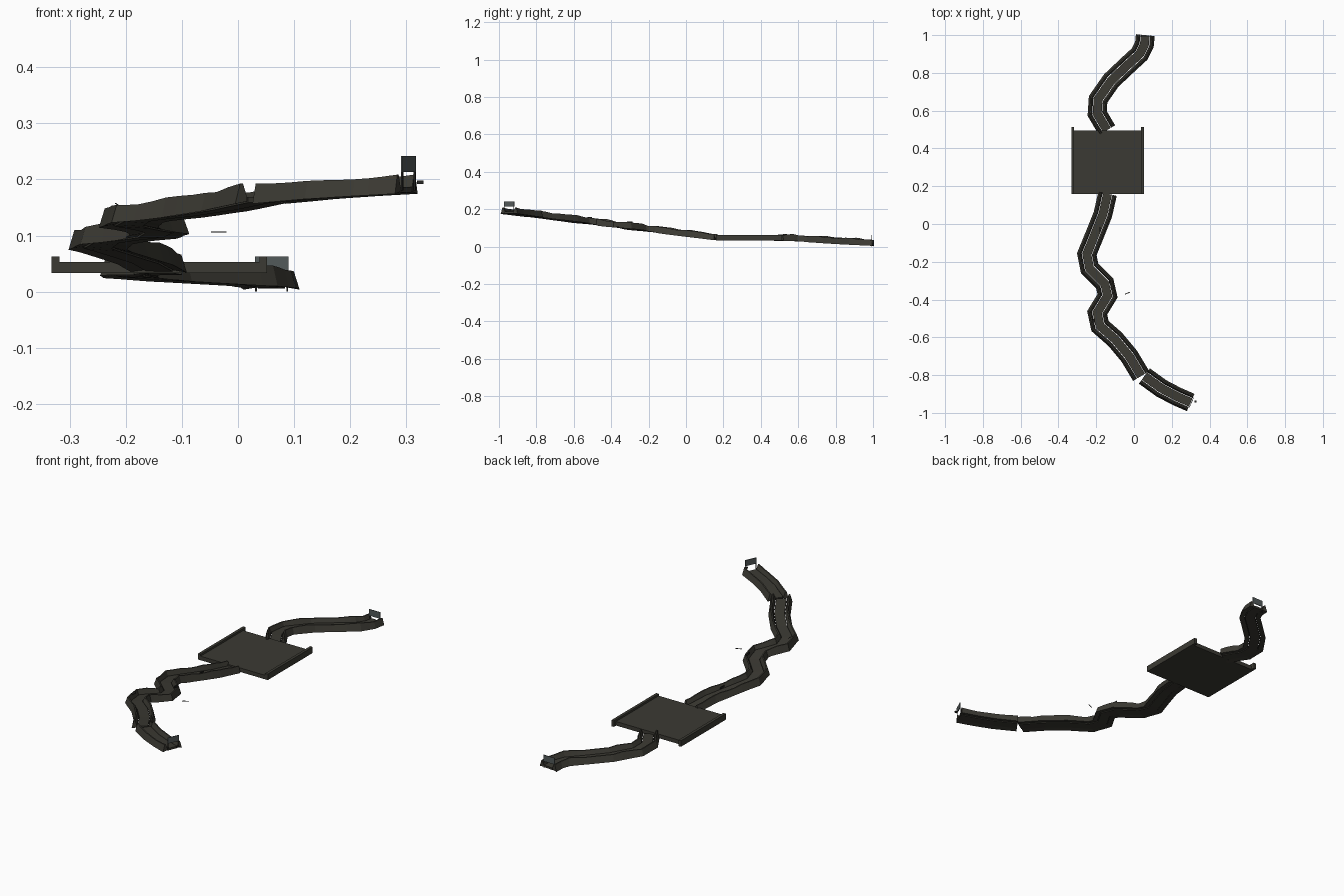
import bpy, math
from mathutils import Vector, Matrix

if "Cube" in bpy.data.objects:
    bpy.data.objects.remove(bpy.data.objects["Cube"])


def material(name, rgb):
    m = bpy.data.materials.new(name)
    m.diffuse_color = (*rgb, 1)
    m.use_nodes = True
    m.node_tree.nodes["Principled BSDF"].inputs["Base Color"].default_value = m.diffuse_color
    return m


STONE = material("dark olive stone", (0.044, 0.042, 0.033))
PANEL = material("slate grey panel", (0.085, 0.1, 0.1))
DARK = material("near black metal", (0.02, 0.02, 0.018))


def make(name, verts, faces, mat):
    me = bpy.data.meshes.new(name)
    me.from_pydata(verts, [], faces)
    me.materials.append(mat)
    ob = bpy.data.objects.new(name, me)
    bpy.context.collection.objects.link(ob)
    return ob


def box(name, centre, size, mat, yaw=0.0, pitch=0.0):
    m = Matrix.Translation(centre) @ Matrix.Rotation(yaw, 4, 'Z') @ Matrix.Rotation(pitch, 4, 'Y')
    v = [m @ Vector((a * size[0] / 2, b * size[1] / 2, c * size[2] / 2))
         for a in (-1, 1) for b in (-1, 1) for c in (-1, 1)]
    f = [(0, 1, 3, 2), (4, 6, 7, 5), (0, 4, 5, 1), (2, 3, 7, 6), (0, 2, 6, 4), (1, 5, 7, 3)]
    return make(name, v, f, mat)


def bed_z(y):
    # underside height: steep upper run, level middle, gentle lower run
    if y < 0.16:
        return 0.034 + 0.127 * (0.16 - y)
    return 0.03 if y < 0.56 else 0.03 - (y - 0.56) * 0.06


def subdivide(points, n=3):
    out = []
    for (x0, y0), (x1, y1) in zip(points, points[1:]):
        out += [(x0 + (x1 - x0) * i / n, y0 + (y1 - y0) * i / n) for i in range(n)]
    return out + [points[-1]]


def sweep(name, points, section):
    # carry a closed section (offset, height) along the path with mitred corners
    p = [Vector(q) for q in points]
    verts, faces, k = [], [], len(section)
    for i, c in enumerate(p):
        a = (c - p[i - 1]).normalized() if i else (p[1] - c).normalized()
        b = (p[i + 1] - c).normalized() if i < len(p) - 1 else a
        t = (a + b).normalized()
        miter = 1 / max(0.75, t.dot(a))
        side = Vector((t.y, -t.x)) * miter
        bump = 0.0025 * math.sin(c.y * 37) + 0.0015 * math.sin(c.y * 71 + 1)
        for o, h in section:
            q = c + side * o
            verts.append((q.x, q.y, bed_z(c.y) + h + (bump if h > 0.02 else 0)))
    for i in range(len(p) - 1):
        for j in range(k):
            s, e = i * k + j, i * k + (j + 1) % k
            faces.append((s, s + k, e + k, e))
    faces += [tuple(range(k)), tuple(reversed(range(len(verts) - k, len(verts))))]
    return make(name, verts, faces, STONE)


# half-pipe cross-section: flat floor strip and two sloped banks with thin gaps
FLOOR = [(-0.0235, 0.002), (0.0235, 0.002), (0.0235, 0.012), (-0.0235, 0.012)]
BANK = [(0.026, 0.004), (0.05, 0.0), (0.040, 0.033), (0.034, 0.033), (0.026, 0.013)]


def track(name, points):
    pts = subdivide(points)
    sweep(name + "_floor", pts, FLOOR)
    sweep(name + "_right_bank", pts, BANK)
    sweep(name + "_left_bank", pts, [(-o, h) for o, h in reversed(BANK)])


# three track runs
track("start_run", [(0.30, -0.945), (0.225, -0.912), (0.145, -0.87), (0.055, -0.805)])
track("winding_run", [(0.038, -0.805), (-0.025, -0.70), (-0.10, -0.61), (-0.18, -0.54),
                      (-0.195, -0.47), (-0.14, -0.38), (-0.155, -0.315), (-0.235, -0.235),
                      (-0.25, -0.16), (-0.205, -0.05), (-0.165, 0.05), (-0.14, 0.16)])
track("finish_run", [(-0.143, 0.497), (-0.195, 0.585), (-0.19, 0.66), (-0.12, 0.76),
                     (-0.03, 0.845), (0.03, 0.90), (0.055, 0.95), (0.06, 1.0)])

# middle platform with two side walls
box("platform", (-0.14, 0.328, 0.043), (0.37, 0.336, 0.02), STONE)
for side, x in (("left", -0.325), ("right", 0.045)):
    box("platform_%s_wall" % side, (x, 0.337, 0.048), (0.014, 0.354, 0.03), STONE)


# gates: a panel on two posts
def gate(name, x, y, yaw, width, z0, z1, z2):
    box(name + "_panel", (x, y, (z1 + z2) / 2), (width, 0.003, z2 - z1), PANEL, yaw)
    for s in (-1, 1):
        dx = s * (width / 2 - 0.002)
        box(name + "_post", (x + dx * math.cos(yaw), y + dx * math.sin(yaw), (z0 + z1) / 2),
            (0.003, 0.003, z1 - z0), DARK, yaw)


gate("start_gate", 0.304, -0.945, math.atan2(0.053, 0.024), 0.058, 0.18, 0.213, 0.242)
gate("finish_gate", 0.06, 0.992, 0, 0.06, 0.0, 0.031, 0.063)

# small marker plates beside the track
box("start_marker", (0.325, -0.94, 0.195), (0.012, 0.01, 0.006), DARK)
box("loose_marker", (-0.034, -0.366, 0.106), (0.028, 0.004, 0.002), DARK, 0.4)
box("bend_marker_1", (-0.215, -0.515, 0.155), (0.010, 0.025, 0.002), DARK, 0, 0.6)
box("bend_marker_2", (-0.13, -0.30, 0.13), (0.004, 0.03, 0.010), DARK)
box("bend_marker_3", (-0.18, -0.03, 0.082), (0.004, 0.03, 0.008), DARK)
